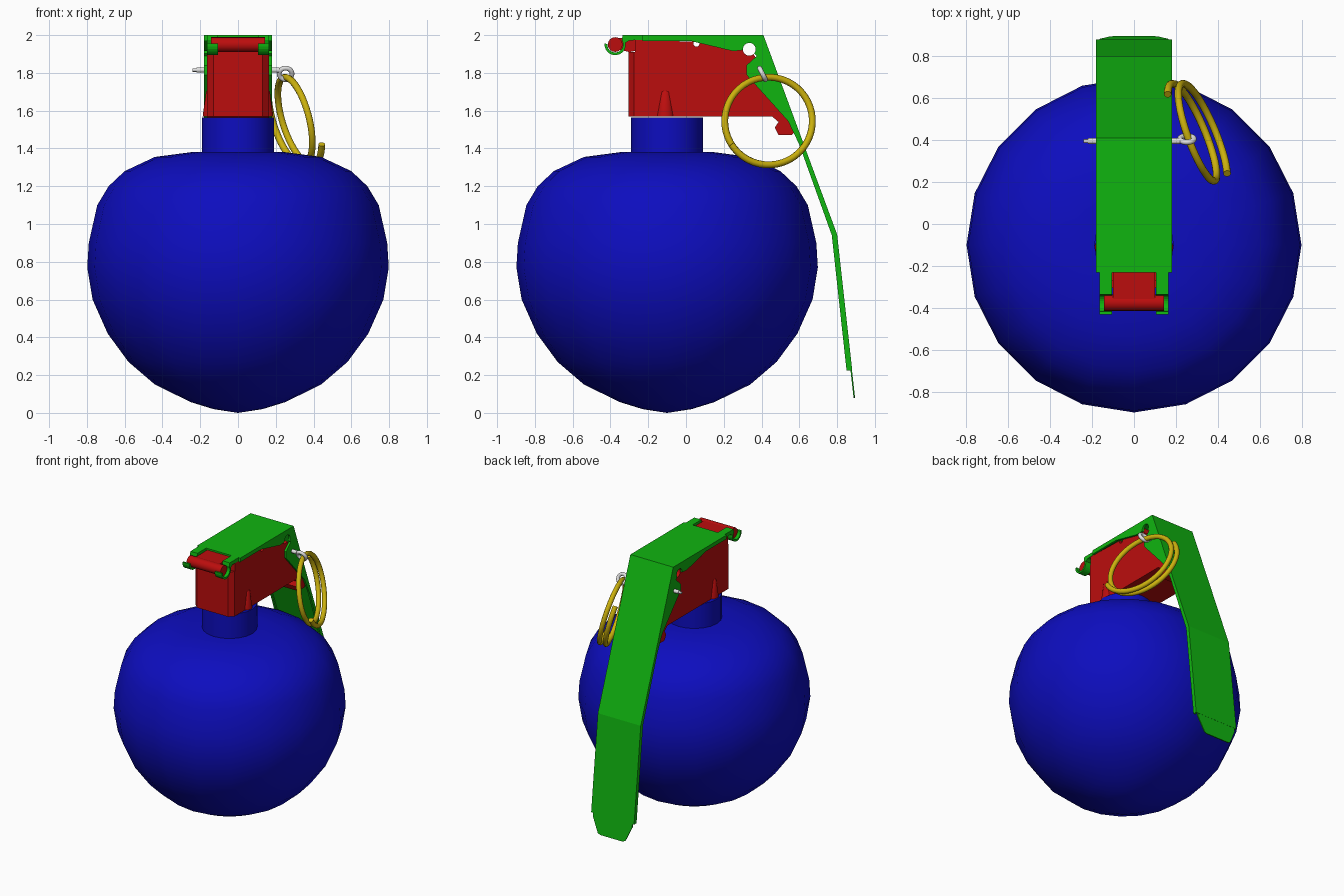
import bpy, bmesh, math
from mathutils import Vector, Matrix

if "Cube" in bpy.data.objects:
    bpy.data.objects.remove(bpy.data.objects["Cube"], do_unlink=True)


def material(name, colour):
    m = bpy.data.materials.new(name)
    m.use_nodes = True
    m.diffuse_color = (*colour, 1)
    m.node_tree.nodes["Principled BSDF"].inputs["Base Color"].default_value = (*colour, 1)
    return m


BLUE = material("blue", (0.004, 0.004, 0.52))
RED = material("red", (0.5, 0.004, 0.004))
GREEN = material("green", (0.005, 0.46, 0.005))
GOLD = material("gold", (0.6, 0.44, 0.004))
STEEL = material("pale steel", (0.75, 0.75, 0.75))


def finish(bm, name, mat, smooth=None):
    bmesh.ops.recalc_face_normals(bm, faces=bm.faces)
    mesh = bpy.data.meshes.new(name)
    bm.to_mesh(mesh)
    bm.free()
    ob = bpy.data.objects.new(name, mesh)
    bpy.context.collection.objects.link(ob)
    if mat:
        mesh.materials.append(mat)
    if smooth:
        bpy.ops.object.select_all(action="DESELECT")
        ob.select_set(True)
        bpy.context.view_layer.objects.active = ob
        bpy.ops.object.shade_smooth_by_angle(angle=math.radians(smooth))
    return ob


def prism(name, outline, lo, hi, mat, axis="x", smooth=None):
    """Extrude a 2D outline: (y, z) along x, (x, z) along y, (x, y) along z."""
    i = "xyz".index(axis)
    bm = bmesh.new()
    verts = []
    for a, b in outline:
        co = [a, b]
        co.insert(i, lo)
        verts.append(bm.verts.new(co))
    face = bm.faces.new(verts)
    out = bmesh.ops.extrude_face_region(bm, geom=[face])
    step = Vector((0, 0, 0))
    step[i] = hi - lo
    bmesh.ops.translate(bm, vec=step, verts=[v for v in out["geom"] if isinstance(v, bmesh.types.BMVert)])
    return finish(bm, name, mat, smooth)


def lathe(name, profile, y, mat, segments=20, smooth=40):
    """Turn an (r, z) profile round a vertical axis at y."""
    bm = bmesh.new()
    vs = [bm.verts.new((r, y, z)) for r, z in profile]
    edges = [bm.edges.new(pair) for pair in zip(vs, vs[1:])]
    bmesh.ops.spin(bm, geom=vs + edges, cent=(0, y, 0), axis=(0, 0, 1),
                   angle=math.tau, steps=segments, use_duplicate=False)
    bmesh.ops.remove_doubles(bm, verts=bm.verts, dist=0.0005)
    return finish(bm, name, mat, smooth)


def rod(name, centre, r, length, mat, segments=16):
    """Cylinder lying along x."""
    bm = bmesh.new()
    bmesh.ops.create_cone(bm, cap_ends=True, segments=segments, radius1=r, radius2=r, depth=length,
                          matrix=Matrix.Translation(centre) @ Matrix.Rotation(math.pi / 2, 4, "Y"))
    return finish(bm, name, mat, 40)


def tube(name, points, r, mat, cyclic=False):
    """Round wire through the points."""
    cu = bpy.data.curves.new(name, "CURVE")
    cu.dimensions = "3D"
    cu.bevel_depth, cu.bevel_resolution, cu.use_fill_caps = r, 3, True
    sp = cu.splines.new("POLY")
    sp.points.add(len(points) - 1)
    for p, co in zip(sp.points, points):
        p.co = (*co, 1)
    sp.use_cyclic_u = cyclic
    sp.use_smooth = True
    cu.materials.append(mat)
    ob = bpy.data.objects.new(name, cu)
    bpy.context.collection.objects.link(ob)
    return ob


def drill(ob, y, z, r):
    """Bore a hole along x and bake the result."""
    cutter = rod("hole_cutter", (0, y, z), r, 1, None)
    cutter.hide_render = True
    mod = ob.modifiers.new("hole", "BOOLEAN")
    mod.operation, mod.solver, mod.object = "DIFFERENCE", "EXACT", cutter
    mesh = bpy.data.meshes.new_from_object(ob.evaluated_get(bpy.context.evaluated_depsgraph_get()))
    ob.modifiers.clear()
    ob.data = mesh
    bpy.data.objects.remove(cutter, do_unlink=True)


# Round body and neck
AXIS_Y = -0.1
lathe("body", [(0, 0), (0.13, 0.02), (0.25, 0.057), (0.44, 0.15), (0.58, 0.27), (0.69, 0.42),
               (0.77, 0.6), (0.798, 0.77), (0.79, 0.9), (0.745, 1.1), (0.685, 1.2), (0.6, 1.28),
               (0.44, 1.355), (0.25, 1.38), (0, 1.38)], AXIS_Y, BLUE)
lathe("neck", [(0, 1.36), (0.19, 1.36), (0.19, 1.565), (0, 1.565)], AXIS_Y, BLUE)

# Fuse housing: side profile with chamfered front
housing = prism("fuse_housing", [(-0.27, 1.57), (0.455, 1.57), (0.49, 1.54), (0.47, 1.51), (0.49, 1.47),
                                 (0.56, 1.47), (0.585, 1.5), (0.535, 1.57), (0.33, 1.78), (0.37, 1.88),
                                 (0.33, 1.94), (0.2, 1.96), (-0.27, 1.975)], -0.163, 0.163, RED)
drill(housing, 0.335, 1.925, 0.034)
drill(housing, 0.055, 1.955, 0.016)
prism("housing_front", [(-0.163, -0.26), (-0.163, -0.275), (-0.13, -0.305), (0.13, -0.305),
                        (0.163, -0.275), (0.163, -0.26)], 1.57, 1.91, RED, "z")
prism("hinge_arm", [(-0.38, 1.93), (-0.3, 1.91), (-0.2, 1.93), (-0.2, 1.985), (-0.38, 1.985)],
      -0.1, 0.1, RED)
rod("hinge_roller", (0, -0.375, 1.95), 0.039, 0.285, RED)

# Safety lever: top web, side flanges, hooks
prism("lever_web", [(-0.23, 2), (0.41, 2), (0.8, 0.945), (0.88, 0.225), (0.868, 0.225),
                    (0.788, 0.943), (0.4, 1.988), (-0.23, 1.988)], -0.18, 0.18, GREEN)
flange = [(-0.23, 2), (0.41, 2), (0.8, 0.945), (0.88, 0.225), (0.85, 0.225), (0.772, 0.94),
          (0.6, 1.42), (0.54, 1.545), (0.32, 1.79), (0.32, 1.84), (0.375, 1.89), (0.34, 1.925),
          (0.25, 1.915), (0.02, 1.97), (-0.23, 1.97)]
arc = [math.radians(a) for a in range(175, 371, 15)]
hook = [(-0.375 + 0.056 * math.cos(a), 1.95 + 0.056 * math.sin(a)) for a in arc]
hook += [(-0.3, 1.972), (-0.22, 1.975), (-0.22, 2), (-0.335, 2), (-0.34, 1.975)]
hook += [(-0.375 + 0.042 * math.cos(a), 1.95 + 0.042 * math.sin(a)) for a in reversed(arc)]
for side, s in (("left", 1), ("right", -1)):
    ob = prism(side + "_lever_flange", flange, s * 0.165, s * 0.18, GREEN)
    drill(ob, 0.335, 1.925, 0.034)
    prism(side + "_lever_hook", hook, s * 0.106, s * 0.165, GREEN)
    # Small tapered boss on the housing side
    boss = lathe(side + "_housing_boss", [(0, 1.57), (0.05, 1.57), (0.032, 1.7), (0.015, 1.715), (0, 1.715)],
                 0, RED, 12)
    boss.location = (s * 0.137, -0.11, 0)

# Thin tapered tip, sheared to follow the lever
tip = prism("lever_tip", [(-0.165, 0.235), (0.165, 0.235), (0.165, 0.2), (0.115, 0.09), (0.095, 0.08),
                          (-0.095, 0.08), (-0.115, 0.09), (-0.165, 0.2)], 0.871, 0.879, GREEN, "y")
for v in tip.data.vertices:
    v.co.y += (0.225 - v.co.z) * 0.11

# Safety pin with an eye at one end
rod("safety_pin", (0, 0.395, 1.815), 0.014, 0.44, STEEL, 12)
rod("pin_tail", (-0.22, 0.395, 1.815), 0.009, 0.04, STEEL, 12)
eye = Vector((0.252, 0.405, 1.795))
slant = Vector((0, 0.45, -0.89))
tube("pin_eye", [eye + 0.034 * (math.cos(a) * Vector((1, 0, 0)) + math.sin(a) * slant)
                 for a in (math.tau * i / 20 for i in range(20))], 0.013, STEEL, True)

# Split pull ring: one and a half turns of wire in a tilted plane
coil = []
for i in range(73):
    t = i / 72
    a = math.radians(39 - 547 * t)
    y, z = 0.232 * math.cos(a), 0.232 * math.sin(a)
    coil.append((0.302 - 0.37 * y - 0.25 * z + 0.076 * (t - 0.5), 0.437 + y, 1.545 + z))
tube("pull_ring", coil, 0.018, GOLD)
